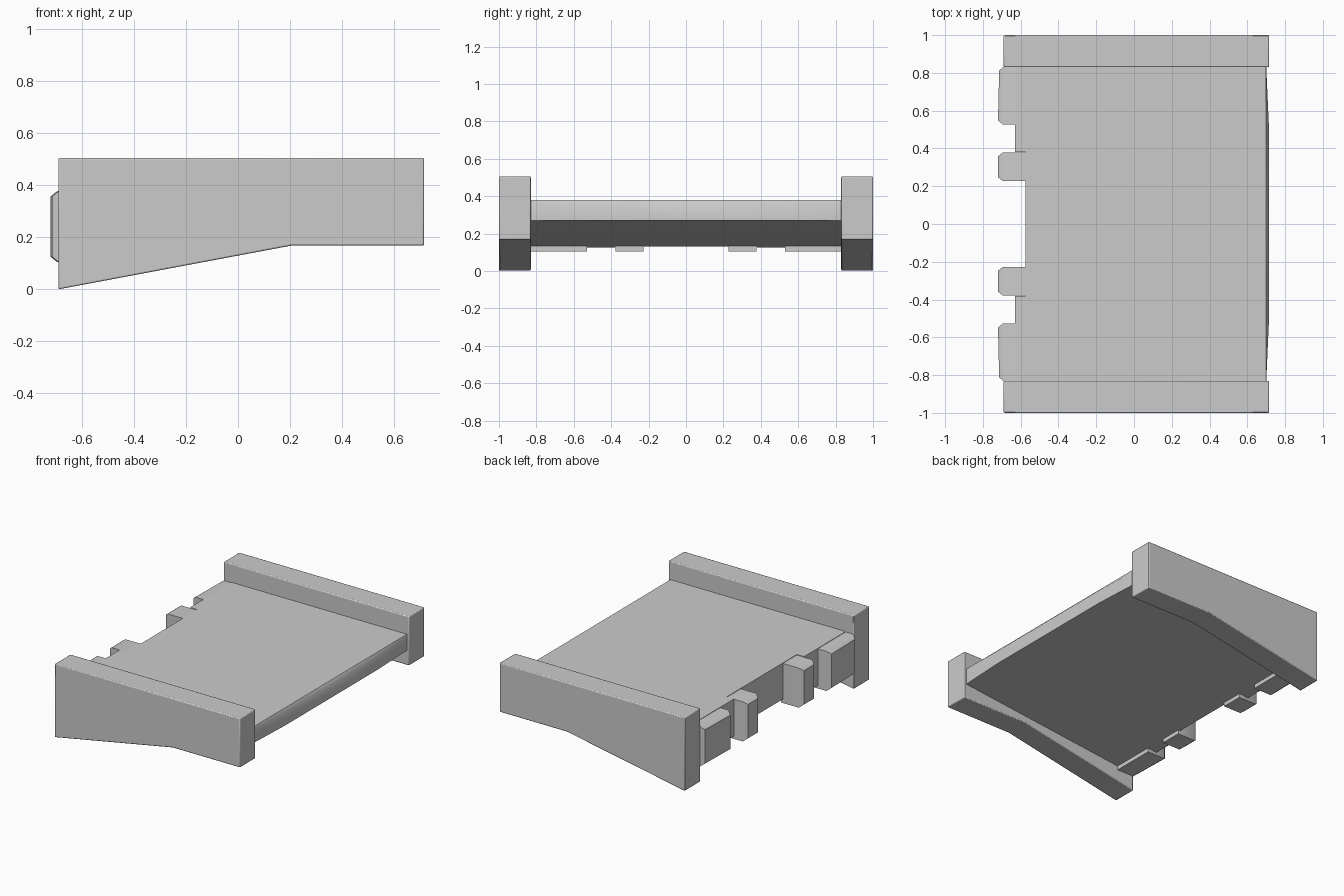
import bpy, bmesh
from math import radians

if "Cube" in bpy.data.objects:
    bpy.data.objects.remove(bpy.data.objects["Cube"])


def make_object(name, bm, mirror=True, bevel=0.0):
    bmesh.ops.recalc_face_normals(bm, faces=bm.faces)
    mesh = bpy.data.meshes.new(name)
    bm.to_mesh(mesh)
    bm.free()
    obj = bpy.data.objects.new(name, mesh)
    bpy.context.collection.objects.link(obj)
    bpy.ops.object.select_all(action='DESELECT')
    obj.select_set(True)
    bpy.context.view_layer.objects.active = obj
    bpy.ops.object.shade_smooth_by_angle(angle=radians(40))
    if bevel:
        mod = obj.modifiers.new("soft_edges", 'BEVEL')
        mod.width = bevel
        mod.segments = 2
        mod.limit_method = 'ANGLE'
        mod.angle_limit = radians(40)
    if mirror:
        mod = obj.modifiers.new("mirror", 'MIRROR')
        mod.use_axis = (False, True, False)
        mod.use_mirror_merge = False
    return obj


def loft(rings):
    """Closed solid through rings with equal point counts."""
    bm = bmesh.new()
    loops = [[bm.verts.new(p) for p in ring] for ring in rings]
    n = len(loops[0])
    for a, b in zip(loops, loops[1:]):
        for i in range(n):
            j = (i + 1) % n
            bm.faces.new((a[i], a[j], b[j], b[i]))
    bm.faces.new(loops[0])
    bm.faces.new(loops[-1])
    return bm


# Side panels with a tapering lower edge
profile = [(-0.69, 0), (0.205, 0.168), (0.715, 0.168), (0.715, 0.505), (-0.69, 0.505)]
panel = loft([[(x, y, z) for x, z in profile] for y in (-1.0, -0.83)])
make_object("side_panel", panel, bevel=0.006)

# Deck: notched plan, flat top, sloping underside, gently bowed end
half = [(0.715, 0), (0.715, 0.5), (0.70, 0.835), (-0.63, 0.835), (-0.63, 0.38),
        (-0.575, 0.38), (-0.575, 0.23)]
plan = half + [(x, -y) for x, y in reversed(half[1:])]


def underside(x):
    return 0.27 + (x - 0.71) * 0.108


top = [(min(x, 0.70), y, 0.38) for x, y in plan]
shoulder = [(x, y, 0.362) for x, y in plan]
bottom = [(x, y, underside(x)) for x, y in plan]
make_object("deck", loft([top, shoulder, bottom]), mirror=False)


# Chamfered teeth along the notched end
def tooth(name, y0, y1, slant):
    def ring(x, inset, skew=0.0):
        a, b = y0 + inset, y1 - inset
        lo, hi = 0.105 + inset, 0.377 - inset
        return [(x, a, lo), (x + skew, b, lo), (x + skew, b, hi), (x, a, hi)]
    make_object(name, loft([ring(-0.56, 0), ring(-0.695, 0, slant),
                            ring(-0.72, 0.02, slant)]))


tooth("inner_tooth", 0.228, 0.378, 0.0)
tooth("outer_tooth", 0.528, 0.832, 0.006)
